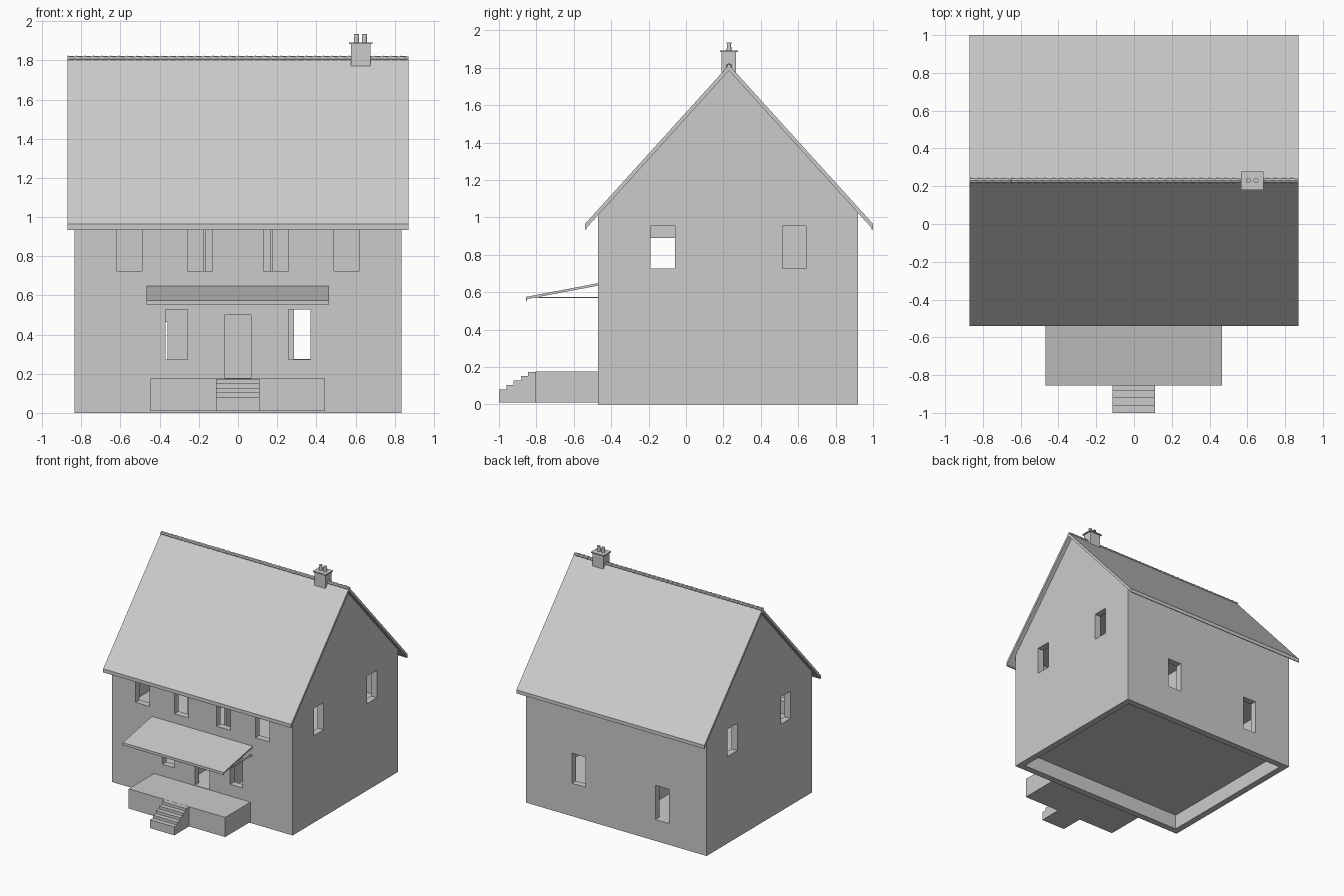
import bpy, bmesh, math
from mathutils import Matrix, Vector

if "Cube" in bpy.data.objects:
    bpy.data.objects.remove(bpy.data.objects["Cube"])


def finish(name, bm):
    bmesh.ops.recalc_face_normals(bm, faces=bm.faces)
    me = bpy.data.meshes.new(name)
    bm.to_mesh(me)
    bm.free()
    ob = bpy.data.objects.new(name, me)
    bpy.context.collection.objects.link(ob)
    return ob


def boxes(name, *bounds):
    """One object from boxes given as (x0, x1, y0, y1, z0, z1)."""
    bm = bmesh.new()
    for x0, x1, y0, y1, z0, z1 in bounds:
        m = Matrix.Translation(((x0 + x1) / 2, (y0 + y1) / 2, (z0 + z1) / 2))
        m = m @ Matrix.Diagonal((x1 - x0, y1 - y0, z1 - z0, 1))
        bmesh.ops.create_cube(bm, size=1, matrix=m)
    return finish(name, bm)


def extrude_x(name, profile, x0, x1):
    """Extrude a (y, z) profile along x."""
    bm = bmesh.new()
    f = bm.faces.new([bm.verts.new((x0, y, z)) for y, z in profile])
    ext = bmesh.ops.extrude_face_region(bm, geom=[f])
    bmesh.ops.translate(bm, vec=Vector((x1 - x0, 0, 0)),
                        verts=[g for g in ext["geom"] if isinstance(g, bmesh.types.BMVert)])
    return finish(name, bm)


def cut(ob, cutter):
    mod = ob.modifiers.new("cut", 'BOOLEAN')
    mod.operation, mod.solver, mod.object = 'DIFFERENCE', 'EXACT', cutter
    cutter.hide_render = True
    bpy.context.view_layer.objects.active = ob
    bpy.ops.object.modifier_apply(modifier=mod.name)
    bpy.data.objects.remove(cutter)


W, YF, YB, T = 0.835, -0.47, 0.92, 0.055    # half width, front, back, wall thickness
RY, RZ, PITCH = 0.23, 1.815, 1.104          # ridge position and roof slope
LID = 0.03                                  # vertical roof thickness


def under(y):
    return RZ - LID - abs(y - RY) * PITCH


# walls with gables, hollow and open below
walls = extrude_x("house_walls", [(YF, 0), (YB, 0), (YB, under(YB)), (RY, RZ - LID),
                                  (YF, under(YF))], -W, W)
cut(walls, boxes("room_cutter", (-W + T, W - T, YF + T, YB - T, -0.2, 0.99)))
attic_front, attic_back = YF + T, YB - T
cut(walls, extrude_x("attic_cutter", [(attic_front, 0.9), (attic_back, 0.9),
                                      (attic_back, under(attic_back) + .1), (RY, 2.0),
                                      (attic_front, under(attic_front) + .1)], -W + T, W - T))

# window and door openings
front, back = (YF - 0.1, YF + 0.1), (YB - 0.1, YB + 0.1)
holes = [(-0.07, 0.067, *front, 0.178, 0.5),
         (0.285, 0.412, *back, 0.275, 0.527),
         (-0.485, -0.36, *back, 0.178, 0.465)]
for s in (-1, 1):
    for a, b, z0, z1 in ((0.49, 0.62, .725, .955), (0.13, 0.258, .725, .955), (0.257, 0.37, .273, .527)):
        x0, x1 = sorted((s * a, s * b))
        holes.append((x0, x1, *front, z0, z1))
    for y0, y1 in ((-0.19, -0.06), (0.515, 0.642)):
        x0, x1 = sorted((s * (W - 0.1), s * (W + 0.1)))
        holes.append((x0, x1, y0, y1, 0.727, 0.955))
cut(walls, boxes("opening_cutter", *holes))

# floors inside the shell
inside = (-W + T, W - T, YF + T, YB - T)
boxes("ground_floor", (*inside, 0.125, 0.175))
boxes("upper_floor", (*inside, 0.59, 0.62))
boxes("attic_floor", (*inside, 0.985, 1.0))

# partition walls either side of the hall, with an upstairs doorway each
for side, s in (("left", -1), ("right", 1)):
    x0, x1 = sorted((s * 0.163, s * 0.178))
    boxes("partition_" + side,
          (x0, x1, YF + T, YB - T, 0.175, 0.59),
          (x0, x1, YF + T, -0.2, 0.62, 0.985),
          (x0, x1, -0.05, YB - T, 0.62, 0.985),
          (x0, x1, -0.2, -0.05, 0.89, 0.985))

# roof slabs with dropped fascia at the eaves
ez = RZ - 0.77 * PITCH
extrude_x("roof", [(-0.54, ez), (RY, RZ), (1.0, ez), (1.0, 0.935), (0.993, 0.935),
                   (0.993, under(0.993)), (RY, RZ - LID), (-0.533, under(-0.533)),
                   (-0.533, 0.935), (-0.54, 0.935)], -0.87, 0.87)

# ridge tiles
bm = bmesh.new()
n = 40
step = 1.74 / n
for i in range(n):
    m = Matrix.Translation((-0.87 + (i + 0.5) * step, RY, 1.808)) @ Matrix.Rotation(math.pi / 2, 4, 'Y')
    bmesh.ops.create_cone(bm, cap_ends=True, segments=8, radius1=0.016, radius2=0.012,
                          depth=step, matrix=m)
finish("ridge_tiles", bm)

# chimney stack with cap
boxes("chimney", (0.577, 0.677, 0.19, 0.268, 1.77, 1.883), (0.566, 0.686, 0.181, 0.277, 1.883, 1.892))

# chimney pots
for i, x in enumerate((0.605, 0.646)):
    bm = bmesh.new()
    for r1, r2, z0, z1 in ((0.013, 0.011, 1.89, 1.928), (0.013, 0.013, 1.926, 1.935)):
        bmesh.ops.create_cone(bm, cap_ends=True, segments=16, radius1=r1, radius2=r2, depth=z1 - z0,
                              matrix=Matrix.Translation((x, RY, (z0 + z1) / 2)))
    pot = finish("chimney_pot_%d" % (i + 1), bm)
    for p in pot.data.polygons:
        p.use_smooth = len(p.vertices) == 4

# porch base and deck
boxes("porch_base", (-0.448, 0.445, -0.805, YF, 0.01, 0.168))
boxes("porch_deck", (-0.448, 0.445, -0.805, YF, 0.168, 0.175))

# porch steps
profile = [(-0.805, 0.01), (-1.0, 0.01)]
for i in range(5):
    z = 0.08 + i * 0.0235
    profile += [(-1.0 + i * 0.039, z), (-1.0 + (i + 1) * 0.039, z)]
extrude_x("porch_steps", profile, -0.113, 0.111)

# porch canopy with front fascia
extrude_x("porch_canopy", [(YF, 0.648), (-0.855, 0.575), (-0.855, 0.553), (-0.849, 0.553),
                           (-0.849, 0.563), (YF, 0.635)], -0.468, 0.465)

# canopy tie bars
boxes("canopy_ties", (-0.46, -0.445, -0.85, YF, 0.568, 0.575), (0.445, 0.46, -0.85, YF, 0.568, 0.575))
